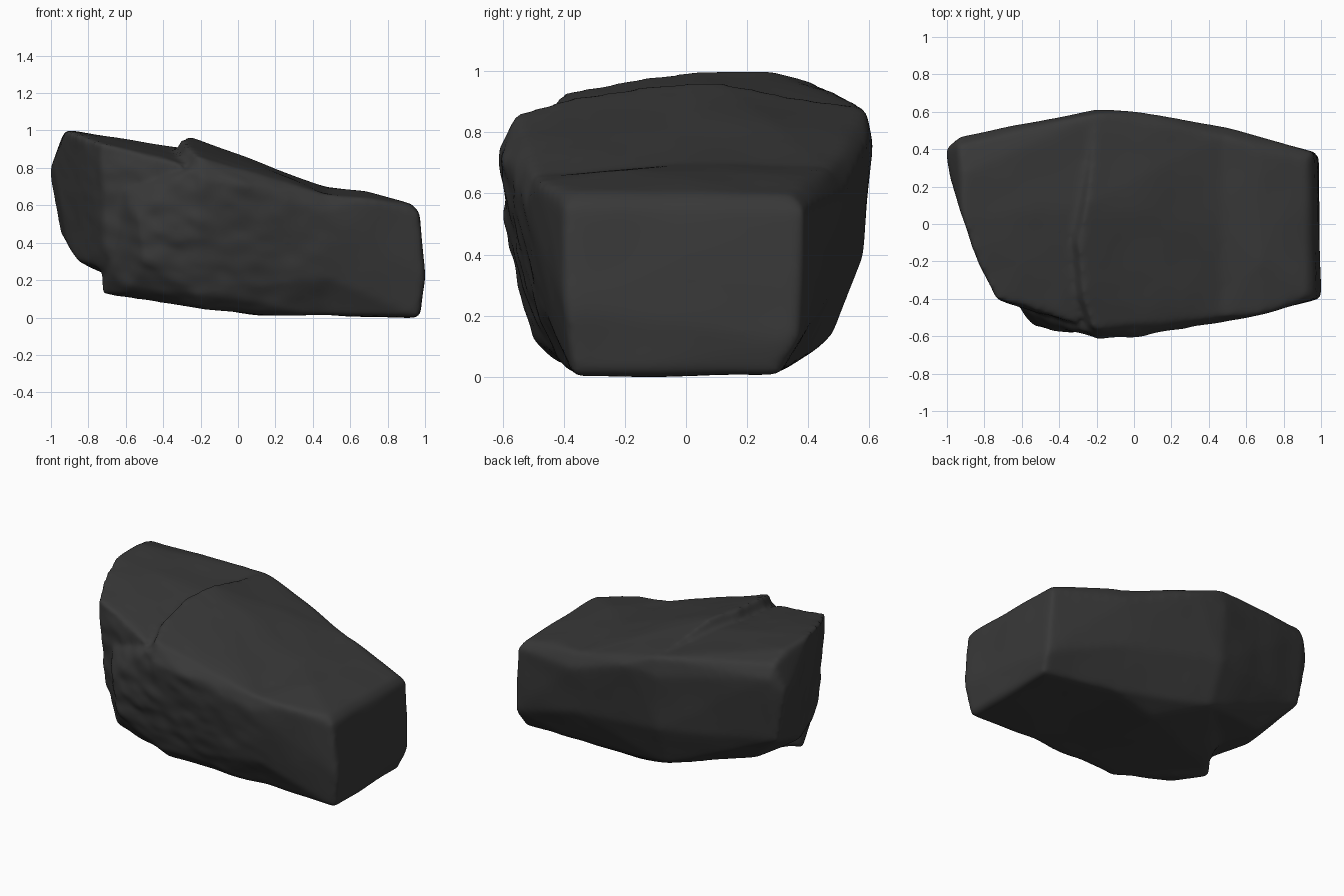
import bpy, bmesh
from mathutils import Vector, noise

if "Cube" in bpy.data.objects:
    bpy.data.objects.remove(bpy.data.objects["Cube"])

stone = bpy.data.materials.new("charcoal stone")
stone.use_nodes = True
grey = (0.04, 0.04, 0.04, 1)
stone.diffuse_color = grey
stone.node_tree.nodes["Principled BSDF"].inputs["Base Color"].default_value = grey
stone.node_tree.nodes["Principled BSDF"].inputs["Roughness"].default_value = 0.9


def add_hull(bm, corners):
    """Add one closed convex chunk of stone."""
    verts = [bm.verts.new(c) for c in corners]
    res = bmesh.ops.convex_hull(bm, input=verts)
    loose = {g for g in res["geom_interior"] + res["geom_unused"]
             if isinstance(g, bmesh.types.BMVert)}
    bmesh.ops.delete(bm, geom=list(loose), context="VERTS")


# Ring where the wedge meets the toe, and the back edge it shares with the slab
waist = [
    (.47, -.53, .57), (.47, -.5, .66), (.47, 0, .695), (.47, .47, .685),
    (.47, .52, .6), (.47, .49, .3), (.47, .36, .04), (.47, -.36, .01),
    (.47, -.47, .22),
]
back_edge = [(-.2, .59, .88), (-.2, .612, .76), (-.2, .585, .4), (-.2, .48, .13)]

# Main wedge: highest at its left edge
wedge = waist + back_edge + [
    (-.3, -.1, .955), (-.26, .1, .97), (-.27, -.4, .91), (-.22, -.56, .865),
    (-.2, -.615, .74), (0, -.605, .72), (0, .605, .78), (-.2, -.585, .45),
    (-.2, -.5, .13), (-.2, -.42, .05), (.1, -.36, .015), (.1, .3, .015),
    (-.5, .25, .2), (-.7, -.15, .14),
]

# Toe: tapers to the flat end
toe = waist + [
    (.7, -.48, .635), (.68, -.2, .675), (.68, .38, .66), (.97, -.4, .56),
    (.965, .39, .55), (.93, -.38, .605), (.93, .35, .6), (1.0, -.395, .22),
    (.99, .37, .12), (.97, -.37, .0), (.96, .3, .005),
]

# Front bulge with a low ledge tucked in at its left
bulge = [
    (-.6, -.46, .67), (-.53, -.55, .52), (-.5, -.54, .3), (-.58, -.43, .17),
    (-.735, -.18, .26), (-.735, -.17, .12), (-.68, -.34, .24), (-.6, -.36, .12),
    (-.2, -.6, .5), (-.2, -.5, .12), (-.2, -.4, .05), (-.25, -.585, .8),
    (-.6, 0, .2), (-.5, 0, .7),
]

# Upper slab: slanted, undercut left end
slab = back_edge + [
    (-.92, .03, 1.005), (-.91, .27, 1.0), (-.94, .42, .965), (-.93, .47, .88),
    (-1.005, .4, .78), (-.985, .25, .8), (-.84, -.2, .97), (-.74, -.4, .935),
    (-.73, -.405, .75), (-.71, -.36, .35), (-.62, -.42, .5), (-.4, -.46, .86),
    (-.3, -.54, .82), (-.28, .1, .905), (-.28, .57, .88), (-.95, .4, .45),
    (-.91, .15, .385), (-.86, .02, .3), (-.72, -.28, .26), (-.72, .3, .24),
    (-.4, -.3, .12),
]

bm = bmesh.new()
for chunk in (wedge, toe, bulge, slab):
    add_hull(bm, chunk)
bmesh.ops.recalc_face_normals(bm, faces=bm.faces)
mesh = bpy.data.meshes.new("boulder")
bm.to_mesh(mesh)
bm.free()
boulder = bpy.data.objects.new("boulder", mesh)
bpy.context.scene.collection.objects.link(boulder)

# Fuse the chunks and wear down their corners
fuse = boulder.modifiers.new("fuse", "REMESH")
fuse.mode = "VOXEL"
fuse.voxel_size = 0.016
wear = boulder.modifiers.new("wear", "SMOOTH")
wear.factor = 0.5
wear.iterations = 14
fused = bpy.data.meshes.new_from_object(
    boulder.evaluated_get(bpy.context.evaluated_depsgraph_get()))
boulder.modifiers.clear()
boulder.data = fused

# Weathering: shallow dents all over, rougher on the front
weathered = []
for v in fused.vertices:
    p, n = v.co.copy(), v.normal.copy()
    front = max(0, -n.y) * max(0, 1 - abs(p.x + 0.3))
    dent = noise.noise(p * 4) * 0.007
    rough = noise.noise(Vector((p.x * 9 + p.z * 4, p.y * 9, p.z * 12))) * 0.014
    weathered.append(p + n * (dent + front * rough))
for v, co in zip(fused.vertices, weathered):
    v.co = co

fused.materials.clear()
fused.materials.append(stone)
for f in fused.polygons:
    f.material_index = 0
    f.use_smooth = True
fused.update()
